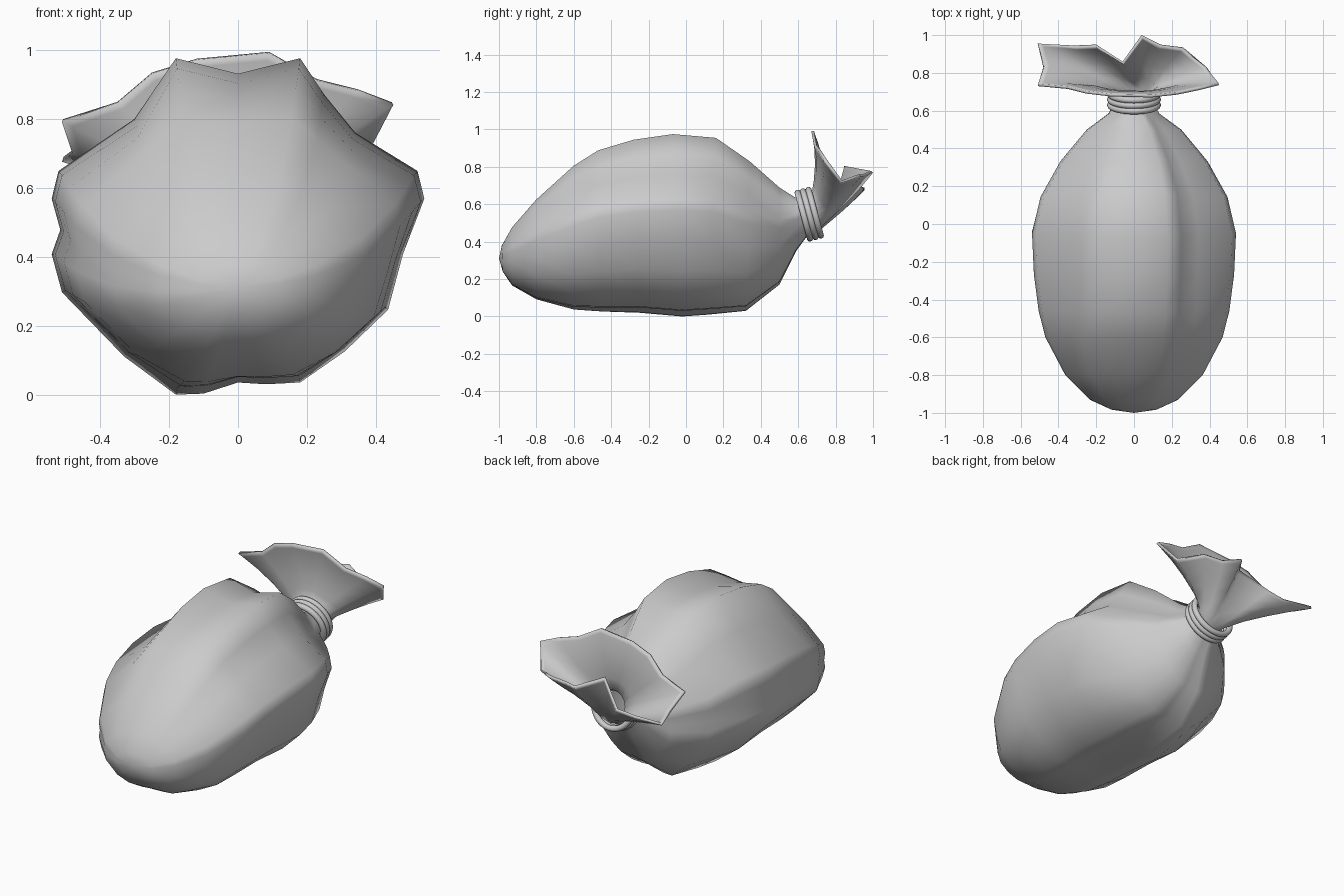
import bpy, bmesh
from math import radians, cos, sin
from mathutils import Vector

cube = bpy.data.objects.get("Cube")
if cube:
    bpy.data.objects.remove(cube)

cloth = bpy.data.materials.new("grey cloth")
cloth.use_nodes = True
cloth.diffuse_color = (0.6, 0.6, 0.6, 1)
cloth.node_tree.nodes["Principled BSDF"].inputs["Base Color"].default_value = (0.6, 0.6, 0.6, 1)


def loft(name, rings, pole=None):
    """Skin a list of closed rings, optionally closing the first onto a pole."""
    bm = bmesh.new()
    loops = [[bm.verts.new(p) for p in ring] for ring in rings]
    n = len(loops[0])
    for a, b in zip(loops, loops[1:]):
        for i in range(n):
            j = (i + 1) % n
            bm.faces.new((a[i], a[j], b[j], b[i]))
    if pole:
        tip = bm.verts.new(pole)
        for i in range(n):
            bm.faces.new((tip, loops[0][(i + 1) % n], loops[0][i]))
    bmesh.ops.recalc_face_normals(bm, faces=bm.faces)
    mesh = bpy.data.meshes.new(name)
    bm.to_mesh(mesh)
    bm.free()
    mesh.shade_smooth()
    mesh.materials.append(cloth)
    obj = bpy.data.objects.new(name, mesh)
    bpy.context.collection.objects.link(obj)
    return obj


# Folded cross-section at the widest part (x, z), clockwise from the top
outline = [(0, .93), (.18, .975), (.25, .87), (.34, .76), (.52, .65), (.54, .57),
           (.478, .41), (.435, .25), (.31, .13), (.18, .04), (.08, .035), (0, .04),
           (-.1, .008), (-.18, .005), (-.33, .115), (-.51, .30), (-.54, .41),
           (-.515, .48), (-.54, .57), (-.52, .65), (-.30, .80), (-.18, .975)]
section = [(x / .54, (z - .49) / .485) for x, z in outline]

# Stations: top y, top z, bottom y, bottom z, half width, fold strength
stations = [(-.985, .38, -.98, .24, .12, .1), (-.93, .48, -.93, .165, .235, .3),
            (-.8, .63, -.8, .09, .365, .45), (-.6, .81, -.6, .035, .47, .65),
            (-.47, .89, -.45, .025, .505, .85), (-.28, .945, -.25, .02, .53, 1),
            (-.07, .975, -.02, 0, .54, 1), (.16, .955, .12, .01, .495, 1),
            (.34, .83, .32, .03, .39, 1), (.5, .69, .5, .17, .25, .9),
            (.58, .64, .59, .35, .135, .6), (.625, .63, .67, .46, .1, .4)]


def body_ring(yt, zt, yb, zb, width, fold):
    ring = []
    for u, v in section:
        # fade the folds towards a rounded, slightly square section
        k = fold + (1 - fold) / (abs(u) ** 2.4 + abs(v) ** 2.4) ** (1 / 2.4)
        t = (v * k + 1) / 2
        ring.append((u * k * width, yb + (yt - yb) * t, zb + (zt - zb) * t))
    return ring


loft("sack_body", [body_ring(*s) for s in stations], pole=(0, -1, .31))

# Flared mouth: narrow throat inside the cord, spreading to a wavy rim
tilt = radians(15)
axis = Vector((0, cos(tilt), sin(tilt)))
up = Vector((0, -sin(tilt), cos(tilt)))
side = Vector((1, 0, 0))
neck = Vector((0, .648, .547))
rim = [(-.51, .73, .79), (-.35, .715, .845), (-.25, .69, .93), (-.12, .675, .97),
       (.09, .67, .99), (.23, .685, .91), (.35, .71, .88), (.45, .735, .84),
       (.385, .83, .715), (.26, .935, .75), (.14, .95, .75), (.04, 1, .77),
       (-.06, .86, .80), (-.2, .95, .68), (-.32, .945, .665), (-.51, .955, .675),
       (-.48, .83, .70)]
throat = [side * cos(a) + up * sin(a)
          for a in (radians(170) - i * radians(360) / len(rim) for i in range(len(rim)))]
mouth_rings = [[neck + .09 * d for d in throat]]
for t in (0, .2, .45, .7, .93, 1):
    mouth_rings.append([(neck + axis * .05 + .098 * d).lerp(Vector(p), t)
                        + axis * .08 * t * (1 - t) for d, p in zip(throat, rim)])
mouth = loft("sack_mouth", mouth_rings)
wall = mouth.modifiers.new("cloth thickness", "SOLIDIFY")
wall.thickness = .015

# Three cord coils around the neck
for i in (-1, 0, 1):
    bpy.ops.mesh.primitive_torus_add(
        major_segments=32, minor_segments=10, major_radius=.126, minor_radius=.017,
        location=Vector((0, .659, .547)) + axis * .03 * i,
        rotation=axis.to_track_quat("Z", "Y").to_euler())
    coil = bpy.context.object
    coil.name = "neck_cord_" + str(i + 2)
    coil.data.materials.append(cloth)
    bpy.ops.object.shade_smooth()
